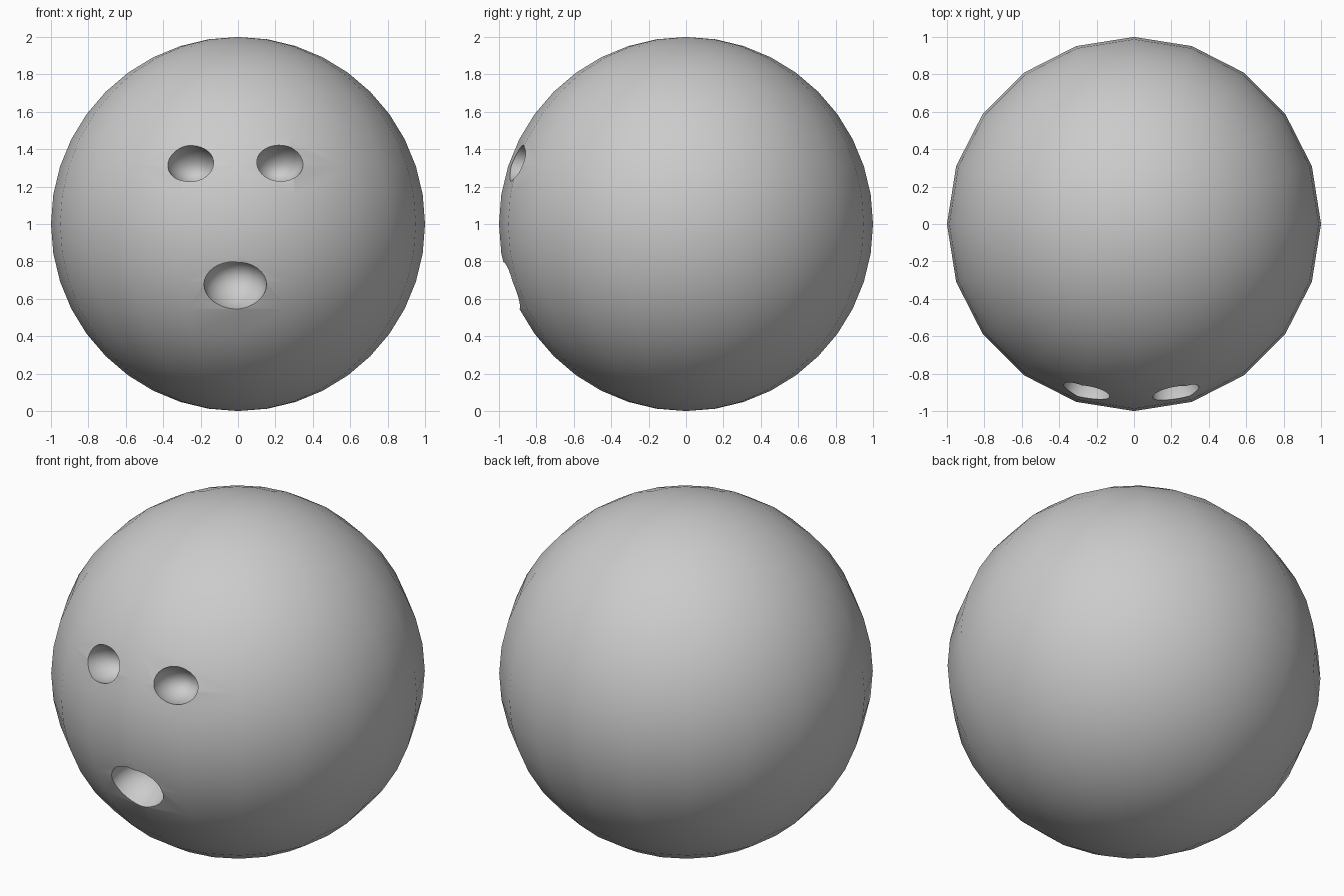
import bpy, math
from mathutils import Vector

if "Cube" in bpy.data.objects:
    bpy.data.objects.remove(bpy.data.objects["Cube"])

CENTRE = Vector((0, 0, 1))

# ball body
bpy.ops.mesh.primitive_uv_sphere_add(segments=20, ring_count=20, radius=1, location=CENTRE)
ball = bpy.context.object
ball.name = "ball"


def cut_hole(name, x, z, half_w, half_h, depth):
    """Scoop an oval, rounded finger hole into the front of the ball."""
    dz = z - 1
    y = -math.sqrt(1 - x * x - dz * dz)
    out = Vector((x, y, dz)) * 0.985
    bpy.ops.mesh.primitive_uv_sphere_add(segments=32, ring_count=20, location=CENTRE + out)
    cutter = bpy.context.object
    cutter.name = name
    cutter.scale = (half_w, half_h, depth)
    cutter.rotation_euler = out.to_track_quat('Z', 'Y').to_euler()
    bpy.context.view_layer.update()
    mod = ball.modifiers.new(name, 'BOOLEAN')
    mod.operation = 'DIFFERENCE'
    mod.solver = 'EXACT'
    mod.object = cutter
    bpy.context.view_layer.objects.active = ball
    bpy.ops.object.modifier_apply(modifier=name)
    bpy.data.objects.remove(cutter)


# two finger holes and a thumb hole
cut_hole("finger_hole_left", -0.258, 1.327, 0.127, 0.102, 0.16)
cut_hole("finger_hole_right", 0.228, 1.33, 0.127, 0.102, 0.16)
cut_hole("thumb_hole", -0.015, 0.667, 0.168, 0.133, 0.2)

# smooth skin with crisp hole rims
bpy.ops.object.select_all(action='DESELECT')
ball.select_set(True)
bpy.context.view_layer.objects.active = ball
bpy.ops.object.shade_smooth_by_angle(angle=math.radians(40))
